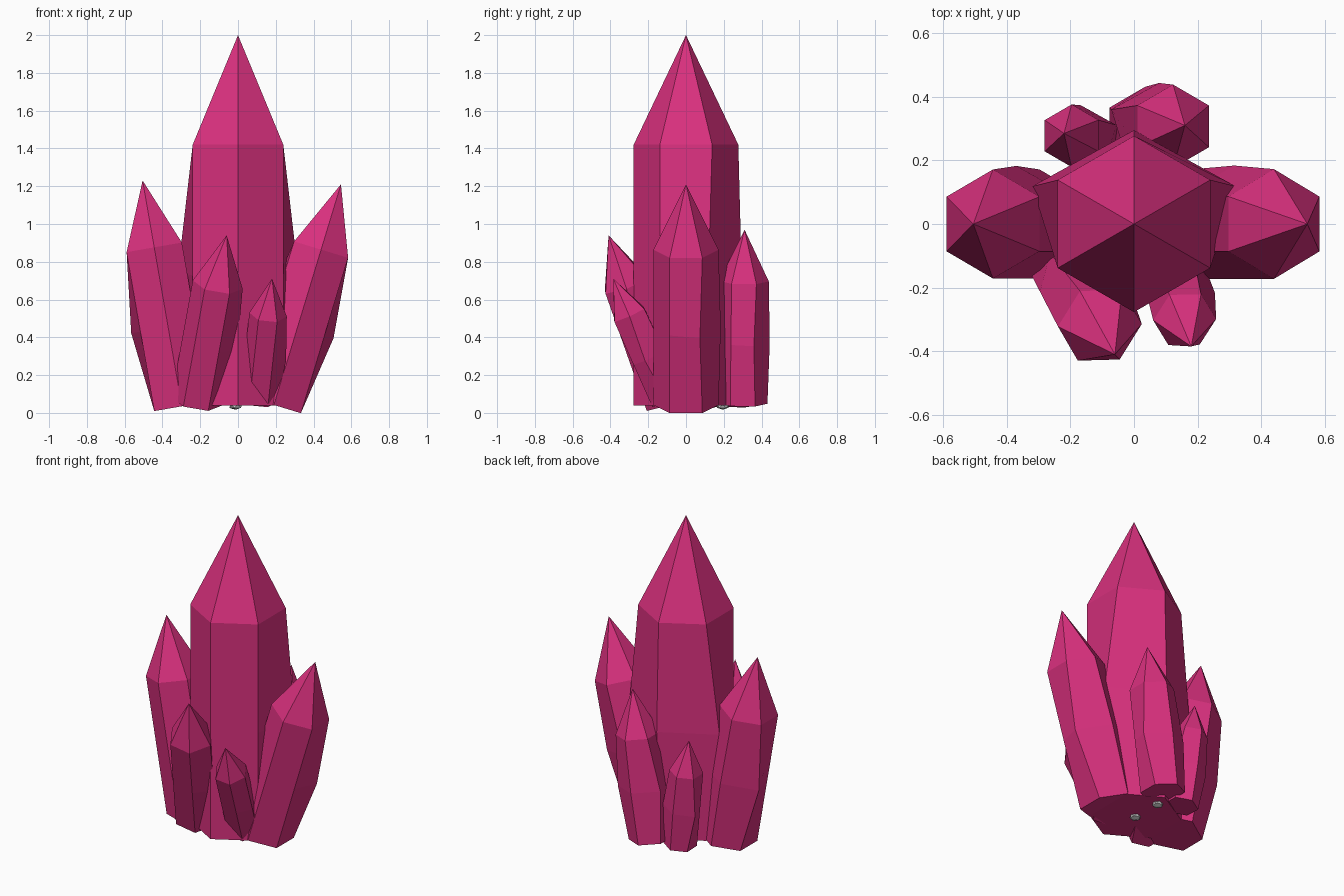
import bpy
import bmesh
from math import cos, sin, radians
from mathutils import Vector, Matrix

if "Cube" in bpy.data.objects:
    bpy.data.objects.remove(bpy.data.objects["Cube"], do_unlink=True)


def make_material(name, rgb):
    mat = bpy.data.materials.new(name)
    mat.use_nodes = True
    mat.diffuse_color = (*rgb, 1)
    mat.node_tree.nodes["Principled BSDF"].inputs["Base Color"].default_value = (*rgb, 1)
    return mat


PINK = make_material("crystal pink", (0.70, 0.03, 0.21))
GREY = make_material("pebble grey", (0.55, 0.55, 0.55))

# Proportions of the full-size crystal
RADIUS, MIDDLE, SHOULDER, LENGTH = 0.277, 0.69, 1.38, 1.96


def add_object(name, bm, mat):
    bmesh.ops.recalc_face_normals(bm, faces=bm.faces)
    mesh = bpy.data.meshes.new(name)
    bm.to_mesh(mesh)
    bm.free()
    mesh.materials.append(mat)
    obj = bpy.data.objects.new(name, mesh)
    bpy.context.collection.objects.link(obj)
    return obj


def crystal(name, base, tip, twist=0):
    """Six-sided crystal whose back half bulges at mid height."""
    base, tip = Vector(base), Vector(tip)
    axis = tip - base
    bm = bmesh.new()
    rings = []
    for z in (0, MIDDLE, SHOULDER):
        ring = []
        for i in range(6):
            a = radians(30 + 60 * i)
            p = Vector((RADIUS * cos(a), RADIUS * sin(a), z))
            if z == MIDDLE and i < 3:
                # side corners of the back spread out, the rear corner moves back
                p += (Vector((0.08, -0.02, 0)), Vector((0, 0.018, 0)),
                      Vector((-0.08, -0.02, 0)))[i]
            ring.append(bm.verts.new(p))
        rings.append(ring)
    point = bm.verts.new((0, 0, LENGTH))
    bm.faces.new(rings[0])
    for i in range(6):
        j = (i + 1) % 6
        for low, high in zip(rings, rings[1:]):
            bm.faces.new((low[i], low[j], high[j], high[i]))
        bm.faces.new((rings[-1][i], rings[-1][j], point))
    tilt = Vector((0, 0, 1)).rotation_difference(axis).to_matrix().to_4x4()
    bm.transform(Matrix.Translation(base) @ tilt
                 @ Matrix.Rotation(radians(twist), 4, "Z")
                 @ Matrix.Scale(axis.length / LENGTH, 4))
    return add_object(name, bm, PINK)


# Crystal cluster
crystal("main_crystal", (0, 0, 0.04), (0, 0, 2))
crystal("left_crystal", (0.19, 0, 0.042), (0.545, 0, 1.21))
crystal("right_crystal", (-0.297, 0, 0.035), (-0.505, 0, 1.23))
crystal("front_right_crystal", (-0.22, -0.10, 0.06), (-0.06, -0.41, 0.94), -30)
crystal("front_left_crystal", (0.11, -0.10, 0.07), (0.18, -0.385, 0.71), -30)
crystal("back_left_crystal", (0.035, 0.30, 0.05), (0.16, 0.31, 0.97))
crystal("back_right_crystal", (-0.14, 0.26, 0.04), (-0.22, 0.285, 0.73))

# Small pebbles under the cluster
for name, spot in (("middle_pebble", (-0.01, 0, 0.035)),
                   ("back_pebble", (-0.015, 0.195, 0.035))):
    bm = bmesh.new()
    bmesh.ops.create_icosphere(bm, subdivisions=1, radius=1)
    bm.transform(Matrix.Translation(spot) @ Matrix.Diagonal((0.035, 0.035, 0.018, 1)))
    add_object(name, bm, GREY)
